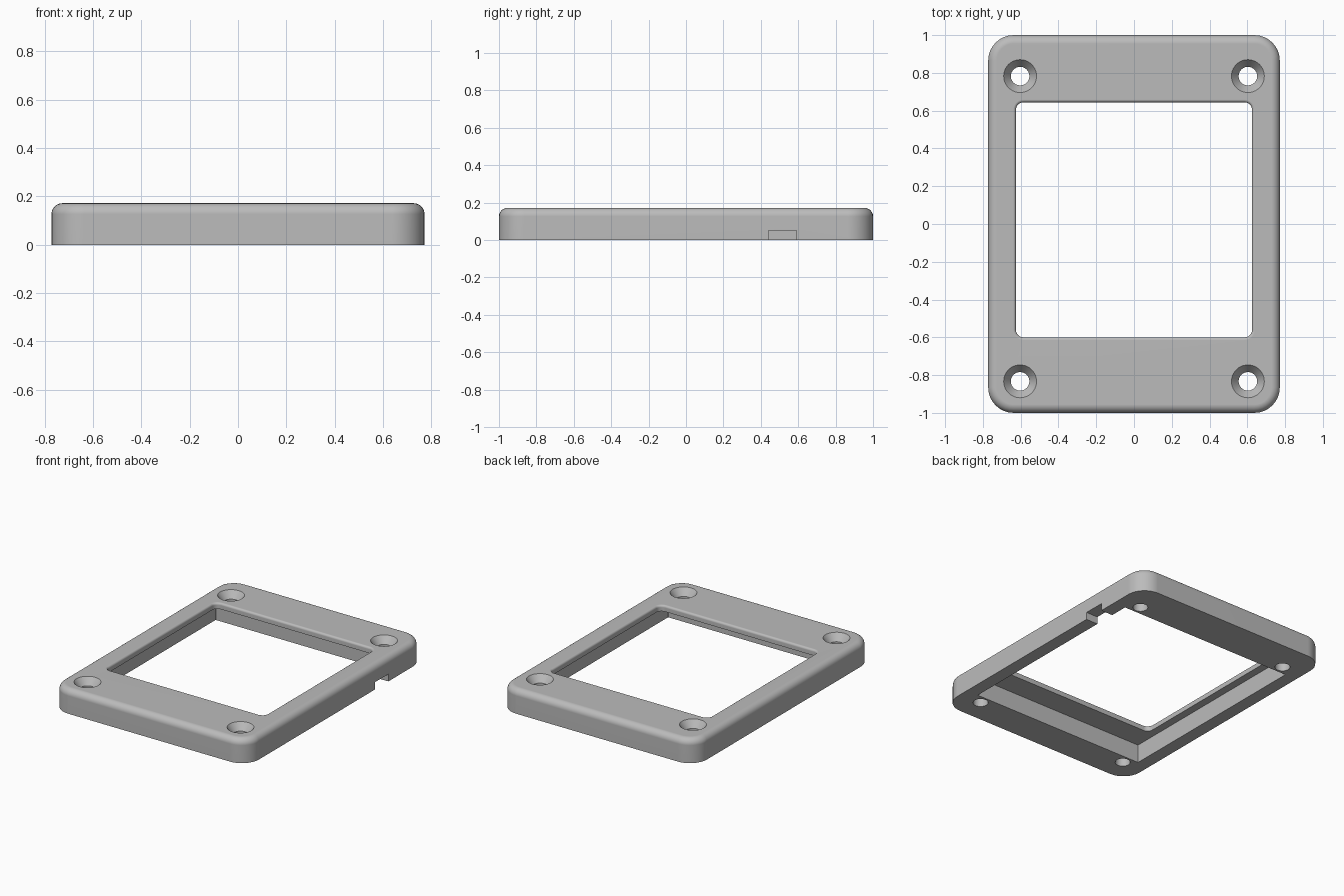
import bpy
import bmesh
from math import sin, cos, pi

cube = bpy.data.objects.get("Cube")
if cube:
    bpy.data.objects.remove(cube, do_unlink=True)

HEIGHT = 0.172
HOLE_Y = -0.025      # centre of the screw pattern and pocket along y

grey = bpy.data.materials.new("plain grey")
grey.use_nodes = True
grey.diffuse_color = (0.5, 0.5, 0.5, 1)
grey.node_tree.nodes["Principled BSDF"].inputs["Base Color"].default_value = (0.5, 0.5, 0.5, 1)


def rounded_ring(bm, cx, cy, hx, hy, radius, z, steps):
    """Ring of vertices along a rounded rectangle."""
    ring = []
    for corner, (sx, sy) in enumerate(((1, 1), (-1, 1), (-1, -1), (1, -1))):
        for i in range(steps + 1):
            a = (corner + i / steps) * pi / 2
            ring.append(bm.verts.new((cx + sx * (hx - radius) + radius * cos(a),
                                      cy + sy * (hy - radius) + radius * sin(a), z)))
    return ring


def loft(name, centre, half, radius, profile, steps=8):
    """Closed solid from stacked rounded rectangles; profile holds (z, outward offset)."""
    bm = bmesh.new()
    rings = [rounded_ring(bm, *centre, half[0] + d, half[1] + d, radius + d, z, steps)
             for z, d in profile]
    bm.faces.new(rings[0][::-1])
    bm.faces.new(rings[-1])
    for low, high in zip(rings, rings[1:]):
        for i in range(len(low)):
            j = (i + 1) % len(low)
            bm.faces.new((low[i], low[j], high[j], high[i]))
    bmesh.ops.remove_doubles(bm, verts=bm.verts, dist=1e-5)
    bmesh.ops.recalc_face_normals(bm, faces=bm.faces)
    mesh = bpy.data.meshes.new(name)
    bm.to_mesh(mesh)
    bm.free()
    mesh.materials.append(grey)
    obj = bpy.data.objects.new(name, mesh)
    bpy.context.collection.objects.link(obj)
    return obj


def fillet(r, sign, steps=6):
    """Quarter-round profile at the top edge, inward (-1) or outward (+1)."""
    return [(HEIGHT - r + r * sin(i / steps * pi / 2),
             sign * r * (1 - cos(i / steps * pi / 2))) for i in range(steps + 1)]


# Outer body with rounded corners and a rounded top edge
frame = loft("bezel_frame", (0, 0), (0.772, 1.0), 0.135, [(0, 0)] + fillet(0.045, -1))

# Window opening with a softened rim
rim = fillet(0.015, 1, 4)
cutters = [loft("window_cutter", (0, 0.022), (0.625, 0.622), 0.04,
                [(-0.1, 0)] + rim + [(HEIGHT + 0.05, rim[-1][1])])]

# Sharp-cornered pocket in the underside, and the cable notch in the left wall
cutters.append(loft("pocket_cutter", (0, HOLE_Y), (0.68, 0.745), 0.002,
                    [(-0.1, 0), (0.13, 0)], 1))
cutters.append(loft("notch_cutter", (0.74, 0.515), (0.12, 0.075), 0.001,
                    [(-0.1, 0), (0.052, 0)], 1))

# Countersunk screw holes
for sx in (-1, 1):
    for sy in (-1, 1):
        cutters.append(loft("screw_hole_cutter", (sx * 0.603, HOLE_Y + sy * 0.808),
                            (0.049, 0.049), 0.049,
                            [(-0.1, 0), (HEIGHT - 0.05, 0), (HEIGHT, 0.038),
                             (HEIGHT + 0.05, 0.038)], 10))

bpy.ops.object.select_all(action='DESELECT')
bpy.context.view_layer.objects.active = frame
frame.select_set(True)
for cutter in cutters:
    cutter.hide_render = True
    mod = frame.modifiers.new(cutter.name, 'BOOLEAN')
    mod.operation = 'DIFFERENCE'
    mod.solver = 'EXACT'
    mod.object = cutter
    bpy.ops.object.modifier_apply(modifier=mod.name)
for cutter in cutters:
    bpy.data.objects.remove(cutter, do_unlink=True)

# Smooth fillets, crisp edges, flat large faces
bpy.ops.object.shade_smooth_by_angle(angle=pi / 6)
weighted = frame.modifiers.new("flat_face_normals", 'WEIGHTED_NORMAL')
weighted.keep_sharp = True
